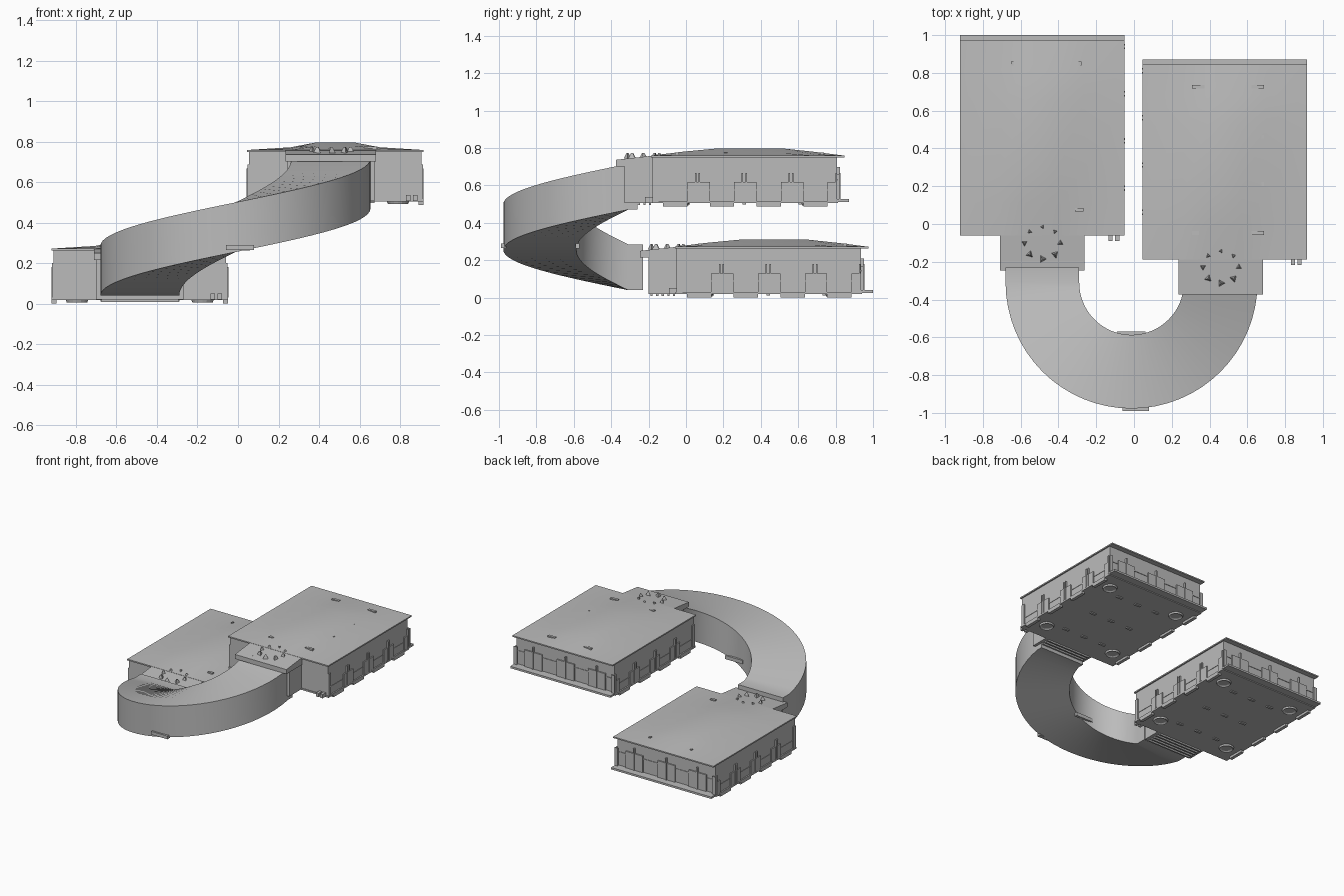
import bpy, bmesh
from math import pi, sin, cos
from mathutils import Matrix, Vector

old = bpy.data.objects.get("Cube")
if old:
    bpy.data.objects.remove(old, do_unlink=True)

grey = bpy.data.materials.new("plain_grey")
grey.use_nodes = True
grey.diffuse_color = (0.5, 0.5, 0.5, 1)
grey.node_tree.nodes["Principled BSDF"].inputs["Base Color"].default_value = (0.5, 0.5, 0.5, 1)


def finish(bm, name, smooth=False):
    bmesh.ops.recalc_face_normals(bm, faces=bm.faces)
    mesh = bpy.data.meshes.new(name)
    bm.to_mesh(mesh)
    bm.free()
    mesh.materials.append(grey)
    obj = bpy.data.objects.new(name, mesh)
    bpy.context.collection.objects.link(obj)
    if smooth:
        bpy.ops.object.select_all(action="DESELECT")
        obj.select_set(True)
        bpy.context.view_layer.objects.active = obj
        bpy.ops.object.shade_smooth_by_angle()
    return obj


def add_box(bm, x0, x1, y0, y1, z0, z1):
    centre = Vector((x0 + x1, y0 + y1, z0 + z1)) / 2
    size = Matrix.Diagonal((x1 - x0, y1 - y0, z1 - z0, 1))
    return bmesh.ops.create_cube(bm, size=1, matrix=Matrix.Translation(centre) @ size)["verts"]


def boxes(name, items, origin):
    bm = bmesh.new()
    for item in items:
        add_box(bm, *item)
    bmesh.ops.translate(bm, verts=bm.verts, vec=origin)
    return finish(bm, name)


def room_roof(name, origin):
    # Thin slab whose top swells into a shallow faceted crown
    xs = (-0.435, -0.22, -0.09, 0.09, 0.22, 0.435)
    ys = (-0.5, -0.33, -0.15, 0.21, 0.37, 0.535)
    rise_x = (0, 0.35, 1, 1, 0.35, 0)
    rise_y = (0, 0.55, 1, 1, 0.55, 0)
    bm = bmesh.new()
    grid = [[bm.verts.new((x, y, 0.272 + 0.038 * rx * ry)) for x, rx in zip(xs, rise_x)]
            for y, ry in zip(ys, rise_y)]
    for a, b in zip(grid, grid[1:]):
        for i in range(len(xs) - 1):
            bm.faces.new((a[i], a[i + 1], b[i + 1], b[i]))
    rim = [e for e in bm.edges if e.is_boundary]
    low = bmesh.ops.extrude_edge_only(bm, edges=rim)["geom"]
    for v in low:
        if isinstance(v, bmesh.types.BMVert):
            v.co.z = 0.262
    bmesh.ops.holes_fill(bm, edges=[e for e in bm.edges if e.is_boundary])
    bmesh.ops.translate(bm, verts=bm.verts, vec=origin)
    finish(bm, name, True)


def room_details(name, origin):
    # Shell, floor and rear ledge
    boxes(name + "_walls", [(-0.425, 0.425, -0.49, 0.495, 0.02, 0.265)], origin)
    boxes(name + "_floor", [(-0.435, 0.435, -0.495, 0.5, 0.018, 0.03),
                            (-0.435, 0.435, 0.49, 0.56, 0.025, 0.04)], origin)

    # Pilasters, foundation pads, mullions and rails around the walls
    pilasters, pads, mullions = [], [], []
    for side in (-1, 1):
        def along_side(y0, y1, z0, z1, out):
            a, b = sorted((side * 0.41, side * out))
            return (a, b, y0, y1, z0, z1)
        for i in range(4):
            y = -0.305 + i * 0.25
            wide = 0.12 if i < 3 else 0.05
            pilasters.append(along_side(y, y + wide, 0.03, 0.13, 0.434))
            pads.append(along_side(y - 0.13, y, 0, 0.03, 0.435))
            for dy in (0.045, 0.065):
                mullions.append(along_side(y + dy - 0.004, y + dy + 0.004, 0.03, 0.18, 0.437))
        mullions.append(along_side(-0.49, 0.495, 0.085, 0.092, 0.428))
        mullions.append(along_side(-0.49, -0.46, 0.03, 0.2, 0.433))
    for x in (-0.35, -0.08, 0.2):
        pilasters.append((x, x + 0.15, 0.48, 0.505, 0.03, 0.17))
        mullions.append((x + 0.07, x + 0.08, 0.48, 0.512, 0.03, 0.21))
    mullions.append((-0.425, 0.425, 0.48, 0.499, 0.14, 0.147))
    for x in (0.35, 0.385):
        mullions.append((x, x + 0.022, -0.53, -0.48, 0.02, 0.05))
    boxes(name + "_pilasters", pilasters, origin)
    boxes(name + "_foundation_pads", pads, origin)
    boxes(name + "_mullions", mullions, origin)

    # Flat rings and small plates under the floor
    bm = bmesh.new()
    for x in (-0.31, 0.31):
        for y in (-0.35, 0.36):
            spot = Matrix.Translation((x, y, 0.012))
            bmesh.ops.create_cone(bm, cap_ends=True, segments=16, radius1=0.05, radius2=0.055,
                                  depth=0.014, matrix=spot)
    tops = [f for f in bm.faces if f.normal.z < -0.9]
    bmesh.ops.inset_individual(bm, faces=tops, thickness=0.012, depth=-0.008)
    for x in (-0.17, 0, 0.17):
        for y in (-0.3, 0, 0.3):
            add_box(bm, x - 0.025, x + 0.025, y - 0.01, y + 0.01, 0.01, 0.02)
    bmesh.ops.translate(bm, verts=bm.verts, vec=origin)
    finish(bm, name + "_under_fittings")


def vestibule(name, origin):
    # Short porch joining a room to the ramp, with a tilted cover
    boxes(name + "_walls", [(-0.215, 0.215, -0.64, -0.48, 0.02, 0.255)], origin)
    bm = bmesh.new()
    for v in add_box(bm, -0.225, 0.222, -0.685, -0.485, 0.215, 0.272):
        if v.co.y < -0.6 and v.co.z > 0.25:
            v.co.z -= 0.022
    bmesh.ops.translate(bm, verts=bm.verts, vec=origin)
    finish(bm, name + "_cover")

    # Ring of small spikes on the cover
    bm = bmesh.new()
    for i in range(8):
        a = i * pi / 4 + pi / 2
        spot = Matrix.Translation((0.095 * cos(a), -0.54 + 0.085 * sin(a), 0.272))
        bmesh.ops.create_cone(bm, cap_ends=True, segments=3, radius1=0.022, radius2=0.006,
                              depth=0.03, matrix=spot @ Matrix.Rotation(a, 4, "Z"))
    bmesh.ops.translate(bm, verts=bm.verts, vec=origin)
    finish(bm, name + "_spikes")

    # Cross slats below the porch
    slats = [(-0.19, 0.19, y, y + 0.012, 0.008, 0.022)
             for y in (-0.63, -0.6, -0.57, -0.54, -0.51)]
    boxes(name + "_slats", slats, origin)


def curved_ramp():
    # Box section swept through a rising half turn with short straight ends
    cx, cy, radius, half, tall, steps = -0.013, -0.31, 0.472, 0.195, 0.245, 32
    stations = [(pi, 0.08, 0)]
    stations += [(pi + pi * i / steps, 0, i / steps) for i in range(steps + 1)]
    stations.append((2 * pi, 0.05, 1))
    bm = bmesh.new()
    loops = []
    for angle, shift, t in stations:
        top = 0.285 + 0.43 * t
        loop = []
        for r, z in ((radius - half, top - tall), (radius + half, top - tall),
                     (radius + half, top), (radius - half, top)):
            loop.append(bm.verts.new((cx + r * cos(angle), cy + r * sin(angle) + shift, z)))
        loops.append(loop)
    for a, b in zip(loops, loops[1:]):
        for i in range(4):
            j = (i + 1) % 4
            bm.faces.new((a[i], a[j], b[j], b[i]))
    bm.faces.new(loops[0])
    bm.faces.new(loops[-1])
    finish(bm, "curved_ramp", True)
    boxes("ramp_brackets", [(-0.06, 0.08, -0.99, -0.96, 0.265, 0.29),
                            (-0.09, 0.06, -0.59, -0.57, 0.262, 0.29)], (0, 0, 0))


def roof_plates(name, spots, origin, base):
    # Little raised fittings sitting on the roof
    items = [(x - w, x + w, y - 0.01, y + 0.01, base, base + 0.026) for x, y, w in spots]
    boxes(name, items, origin)


lower, upper = (-0.485, 0.44, 0), (0.48, 0.312, 0.487)
for label, place in (("lower", lower), ("upper", upper)):
    room_roof(label + "_roof", place)
    room_details(label + "_room", place)
    vestibule(label + "_vestibule", (place[0] - (0.02 if label == "upper" else 0),
                                     place[1], place[2]))
curved_ramp()
roof_plates("lower_roof_fittings", [(-0.16, 0.41, 0.006), (0.2, 0.41, 0.008),
                                    (0.195, -0.365, 0.022)], lower, 0.262)
roof_plates("upper_roof_fittings", [(-0.14, 0.415, 0.032), (0.175, 0.415, 0.032),
                                    (-0.155, -0.36, 0.018), (0.175, -0.36, 0.032),
                                    (0.2, 0.15, 0.007), (0.2, -0.1, 0.009)], upper, 0.264)
